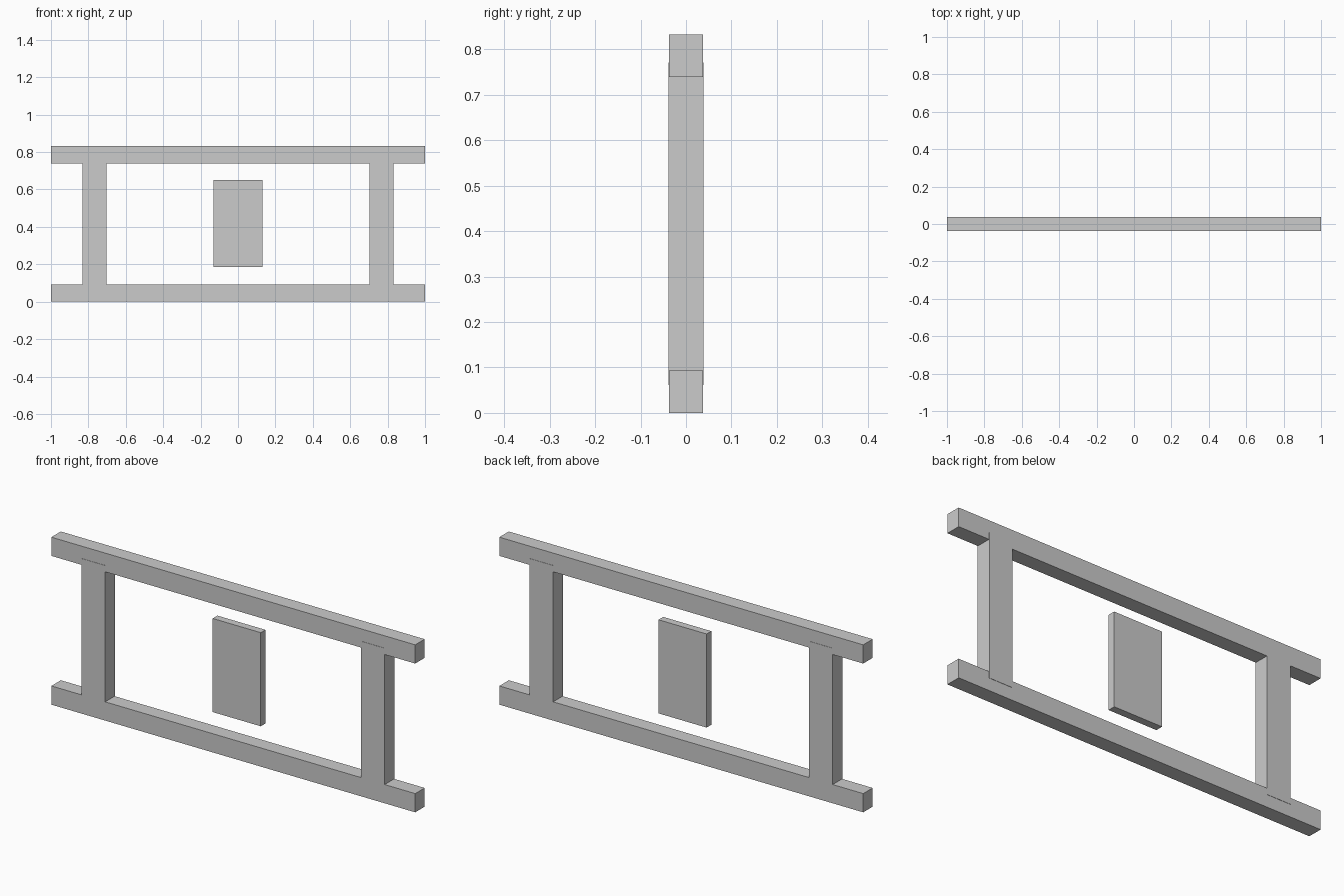
import bpy

if "Cube" in bpy.data.objects:
    bpy.data.objects.remove(bpy.data.objects["Cube"])


def box(name, x, y, z):
    """Add a box spanning the given (min, max) ranges."""
    spans = (x, y, z)
    bpy.ops.mesh.primitive_cube_add(size=1, location=[(a + b) / 2 for a, b in spans])
    ob = bpy.context.object
    ob.name = name
    ob.scale = [b - a for a, b in spans]
    bpy.ops.object.transform_apply(location=False, rotation=False, scale=True)
    return ob


# Long horizontal rails
for name, z in (("bottom_rail", (0, 0.093)), ("top_rail", (0.739, 0.832))):
    box(name, (-1, 1), (-0.037, 0.037), z)

# Upright posts, slightly proud of the rails and let into them
for name, side in (("left_post", -1), ("right_post", 1)):
    cx = side * 0.768
    box(name, (cx - 0.064, cx + 0.064), (-0.0385, 0.0385), (0.061, 0.771))

# Thin floating centre panel, set slightly towards the back
box("centre_panel", (-0.132, 0.132), (-0.010, 0.027), (0.185, 0.65))
